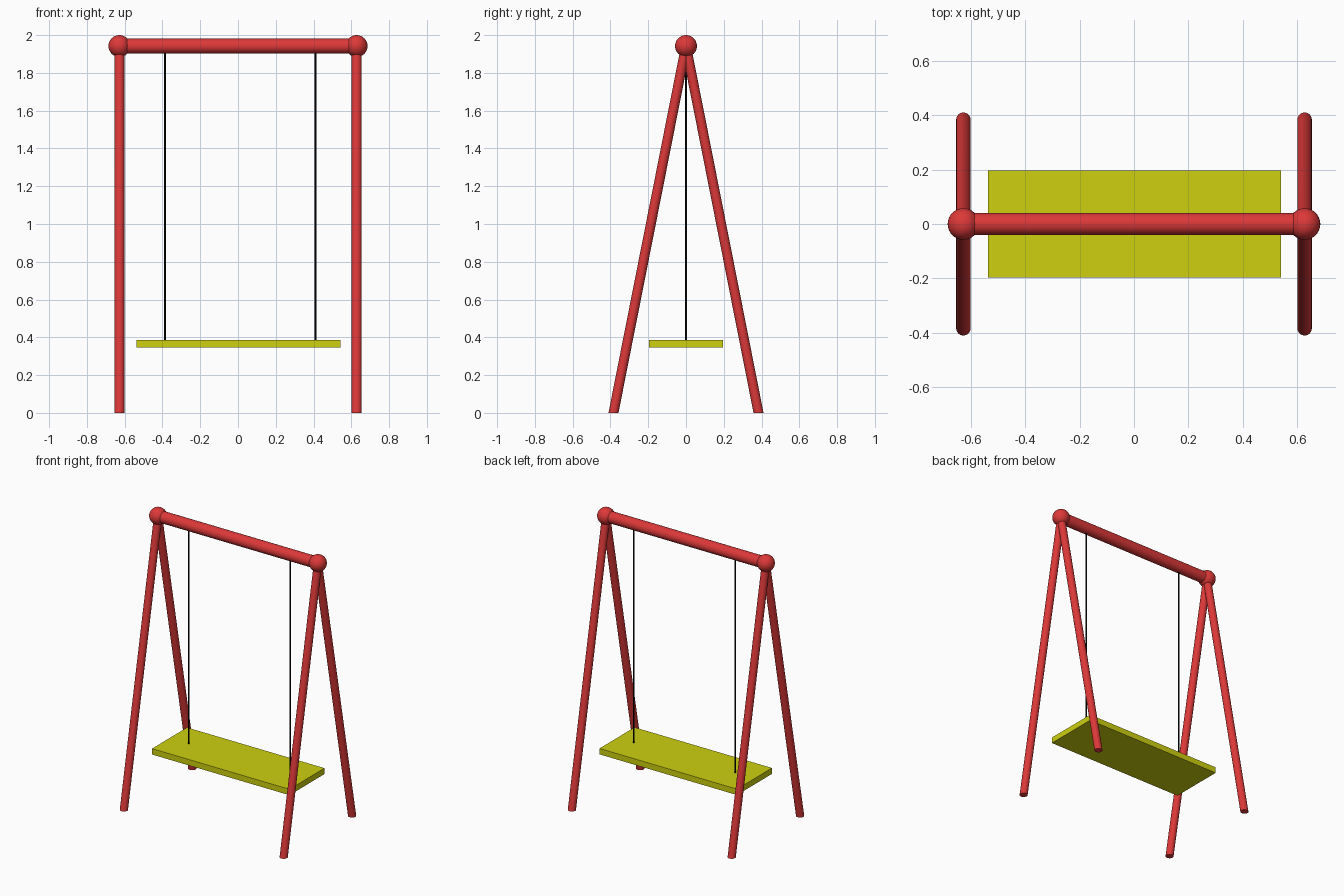
import bpy, math
from mathutils import Vector

if "Cube" in bpy.data.objects:
    bpy.data.objects.remove(bpy.data.objects["Cube"])


def material(name, rgb):
    m = bpy.data.materials.new(name)
    m.diffuse_color = (*rgb, 1)
    m.use_nodes = True
    m.node_tree.nodes["Principled BSDF"].inputs["Base Color"].default_value = m.diffuse_color
    return m


RED = material("red paint", (0.72, 0.04, 0.04))
YELLOW = material("yellow seat", (0.61, 0.63, 0.005))
BLACK = material("black rope", (0.003, 0.003, 0.003))

X, TOP, FOOT_Y = 0.628, 1.942, 0.384


def finish(name, mat, smooth=True):
    ob = bpy.context.object
    ob.name = name
    ob.data.materials.append(mat)
    if smooth:
        bpy.ops.object.shade_smooth_by_angle(angle=math.radians(40))
    return ob


def tube(name, a, b, radius, mat, sides=32):
    a, b = Vector(a), Vector(b)
    d = b - a
    bpy.ops.mesh.primitive_cylinder_add(
        vertices=sides, radius=radius, depth=d.length, location=(a + b) / 2,
        rotation=d.to_track_quat('Z', 'Y').to_euler())
    return finish(name, mat)


def leg(name, x, foot_y):
    # upright tube sheared towards the foot so its end sits flat on the floor
    bpy.ops.mesh.primitive_cylinder_add(vertices=32, radius=0.0265, depth=TOP)
    ob = bpy.context.object
    for v in ob.data.vertices:
        v.co.z += TOP / 2
        v.co.y += foot_y * (1 - v.co.z / TOP)
        v.co.x += x
    finish(name, RED)


# A-frames with ball joints
for side, x in (("left", -X), ("right", X)):
    leg(f"front_leg_{side}", x, -FOOT_Y)
    leg(f"back_leg_{side}", x, FOOT_Y)
    bpy.ops.mesh.primitive_uv_sphere_add(segments=32, ring_count=16, radius=0.058,
                                         location=(x, 0, TOP))
    finish(f"joint_{side}", RED)

# Top beam
tube("top_beam", (-X, 0, TOP), (X, 0, TOP), 0.04, RED)

# Ropes
for side, x in (("left", -0.386), ("right", 0.41)):
    tube(f"rope_{side}", (x, 0, 0.375), (x, 0, TOP - 0.02), 0.005, BLACK, 12)

# Seat board
bpy.ops.mesh.primitive_cube_add(size=1, location=(0.002, 0, 0.366))
seat = finish("seat", YELLOW, smooth=False)
seat.scale = (1.08, 0.393, 0.042)
